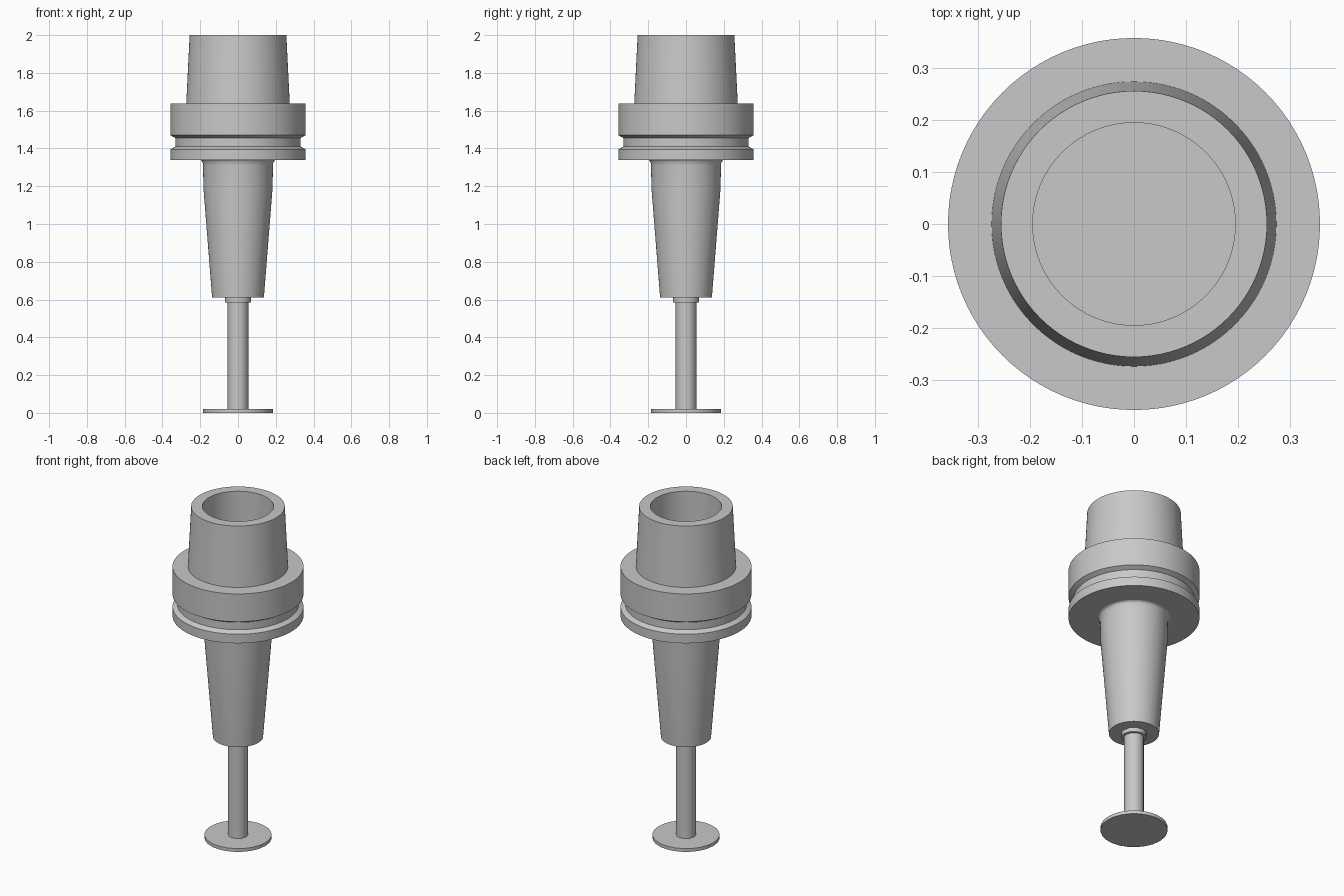
import bpy
import math

cube = bpy.data.objects.get("Cube")
if cube:
    bpy.data.objects.remove(cube, do_unlink=True)

steel = bpy.data.materials.new("steel_grey")
steel.use_nodes = True
colour = (0.58, 0.58, 0.58, 1)
steel.diffuse_color = colour
steel.node_tree.nodes["Principled BSDF"].inputs["Base Color"].default_value = colour


def lathe(name, profile, sides):
    """Revolve (radius, height) points around z, closing both ends with a cap."""
    angles = [2 * math.pi * i / sides for i in range(sides)]
    verts = [(r * math.cos(a), r * math.sin(a), z) for r, z in profile for a in angles]
    rings = [range(k * sides, (k + 1) * sides) for k in range(len(profile))]
    faces = [tuple(reversed(rings[0])), tuple(rings[-1])]
    for low, high in zip(rings, rings[1:]):
        for i in range(sides):
            j = (i + 1) % sides
            faces.append((low[i], low[j], high[j], high[i]))
    mesh = bpy.data.meshes.new(name)
    mesh.from_pydata(verts, [], faces)
    mesh.materials.append(steel)
    obj = bpy.data.objects.new(name, mesh)
    bpy.context.collection.objects.link(obj)
    bpy.ops.object.select_all(action="DESELECT")
    obj.select_set(True)
    bpy.context.view_layer.objects.active = obj
    bpy.ops.object.shade_smooth_by_angle(angle=math.radians(31))
    return obj


# Holder: tapered nose, grooved flange, hollow cone
nose = [(0.137, 0.61), (0.183, 1.19), (0.185, 1.31)]
fillet = [(0.187, 1.325), (0.192, 1.335), (0.2, 1.34)]
flange = [(0.358, 1.34), (0.358, 1.395), (0.332, 1.41),
          (0.332, 1.455), (0.358, 1.47), (0.358, 1.638)]
cone = [(0.274, 1.638), (0.256, 2.0)]
bore = [(0.195, 2.0), (0.195, 1.62)]
lathe("tool_holder", nose + fillet + flange + cone + bore, 96)

# Cutter: thin disc, slim neck, thicker shank reaching the bore floor
lathe("cutter_disc", [(0.184, 0.0), (0.184, 0.02)], 24)
lathe("cutter_neck", [(0.055, 0.02), (0.055, 0.585)], 12)
lathe("cutter_shank", [(0.07, 0.585), (0.07, 1.622)], 12)
